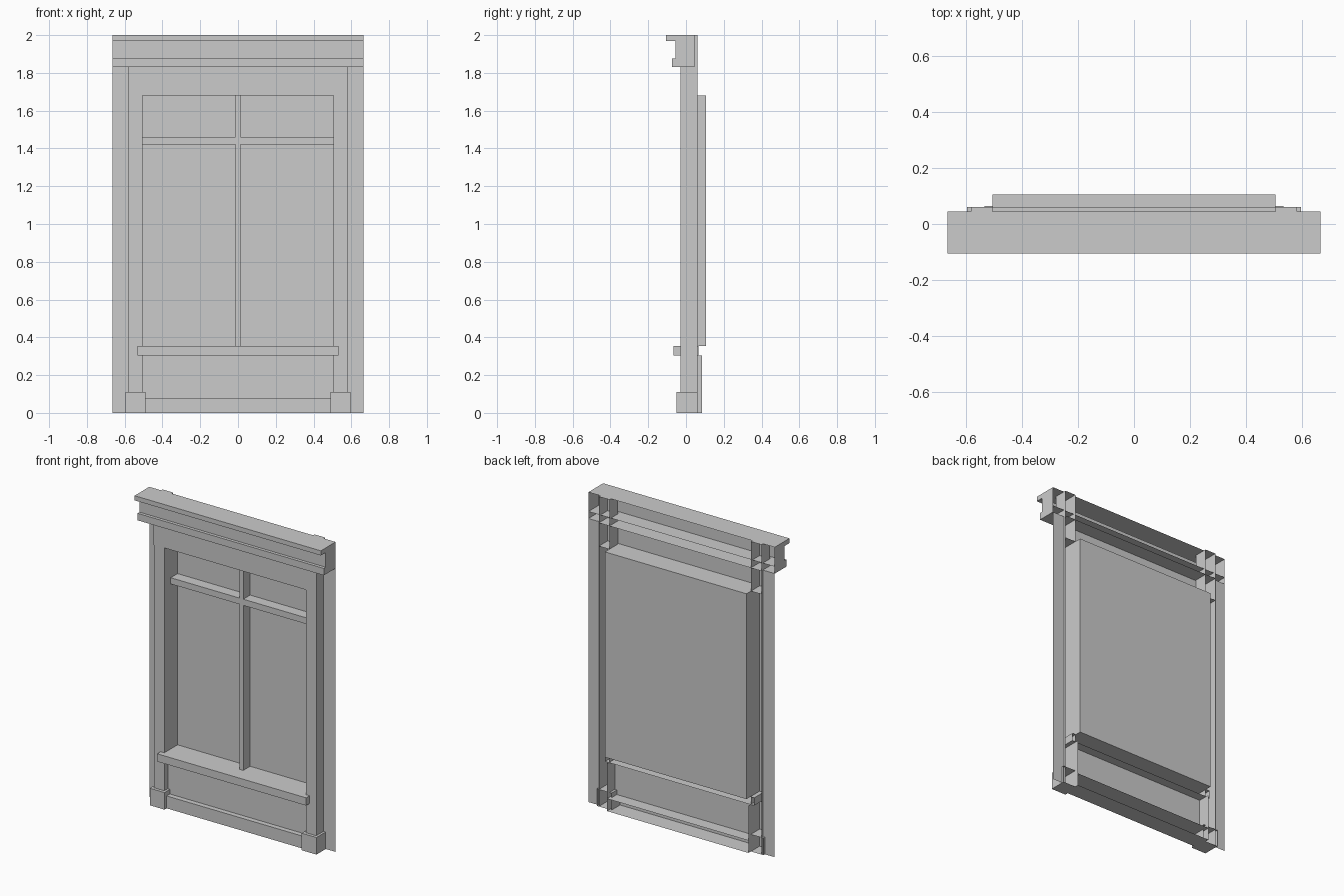
import bpy, bmesh

if "Cube" in bpy.data.objects:
    bpy.data.objects.remove(bpy.data.objects["Cube"])


def finish(name, bm):
    mesh = bpy.data.meshes.new(name)
    bm.to_mesh(mesh)
    bm.free()
    obj = bpy.data.objects.new(name, mesh)
    bpy.context.collection.objects.link(obj)
    return obj


def shell(name, x, y, z, open_sides="B", inward=False):
    """Box over three ranges; sides left open: L R (x), F B (y), D U (z)."""
    bm = bmesh.new()
    bmesh.ops.create_cube(bm, size=1)
    for v in bm.verts:
        v.co = [r[0] if c < 0 else r[1] for c, r in zip(v.co, (x, y, z))]
    bm.normal_update()
    axes = {"L": (0, -1), "R": (0, 1), "F": (1, -1), "B": (1, 1), "D": (2, -1), "U": (2, 1)}
    gone = [f for f in bm.faces
            if any(f.normal[axes[s][0]] * axes[s][1] > 0.9 for s in open_sides)]
    bmesh.ops.delete(bm, geom=gone, context="FACES")
    if inward:
        bmesh.ops.reverse_faces(bm, faces=bm.faces[:])
    return finish(name, bm)


def mirrored(obj):
    obj.modifiers.new("mirror", "MIRROR")
    return obj


# Cornice: stepped profile, closed ends, open back
profile = [(0.045, 1.83), (-0.075, 1.83), (-0.075, 1.875), (-0.055, 1.875),
           (-0.055, 1.97), (-0.105, 1.97), (-0.105, 2.0), (0.045, 2.0)]
bm = bmesh.new()
left = [bm.verts.new((-0.665, y, z)) for y, z in profile]
right = [bm.verts.new((0.665, y, z)) for y, z in profile]
for i in range(len(profile) - 1):
    bm.faces.new((left[i], left[i + 1], right[i + 1], right[i]))
bm.faces.new(left)
bm.faces.new(right)
bmesh.ops.recalc_face_normals(bm, faces=bm.faces[:])
finish("cornice", bm)
shell("cornice_shelf", (-0.665, 0.665), (-0.055, 0.045), (1.86, 1.875), "LRFBD")

# Side wall strips, pilasters and their base blocks
mirrored(shell("wall_strip", (0.58, 0.665), (0.045, 0.06), (0, 1.83), "LRBDU"))
mirrored(shell("pilaster", (0.505, 0.58), (-0.03, 0.06), (0, 2.0)))
mirrored(shell("base_block", (0.49, 0.595), (-0.05, 0.06), (0, 0.11)))

# Lintel over the window
shell("lintel", (-0.58, 0.58), (-0.035, 0.06), (1.68, 1.83), "LRB")

# Recessed window pane with its reveals
shell("window_recess", (-0.505, 0.505), (-0.03, 0.105), (0.355, 1.68), "F", inward=True)

# Glazing bars
shell("vertical_bar", (-0.013, 0.013), (0.035, 0.105), (0.355, 1.68), "BDU")
mirrored(shell("cross_bar", (0.013, 0.505), (0.035, 0.105), (1.42, 1.46), "LRB"))

# Sill
shell("sill", (-0.532, 0.532), (-0.065, 0.065), (0.305, 0.355))

# Lower panel, its side reveals and the plinth
shell("lower_panel", (-0.505, 0.505), (0.005, 0.02), (0.08, 0.305), "LRBDU")
mirrored(shell("panel_reveal", (0.505, 0.51), (-0.03, 0.085), (0, 0.305), "RFBDU"))
shell("plinth", (-0.505, 0.505), (-0.028, 0.085), (0, 0.08), "LRB")
